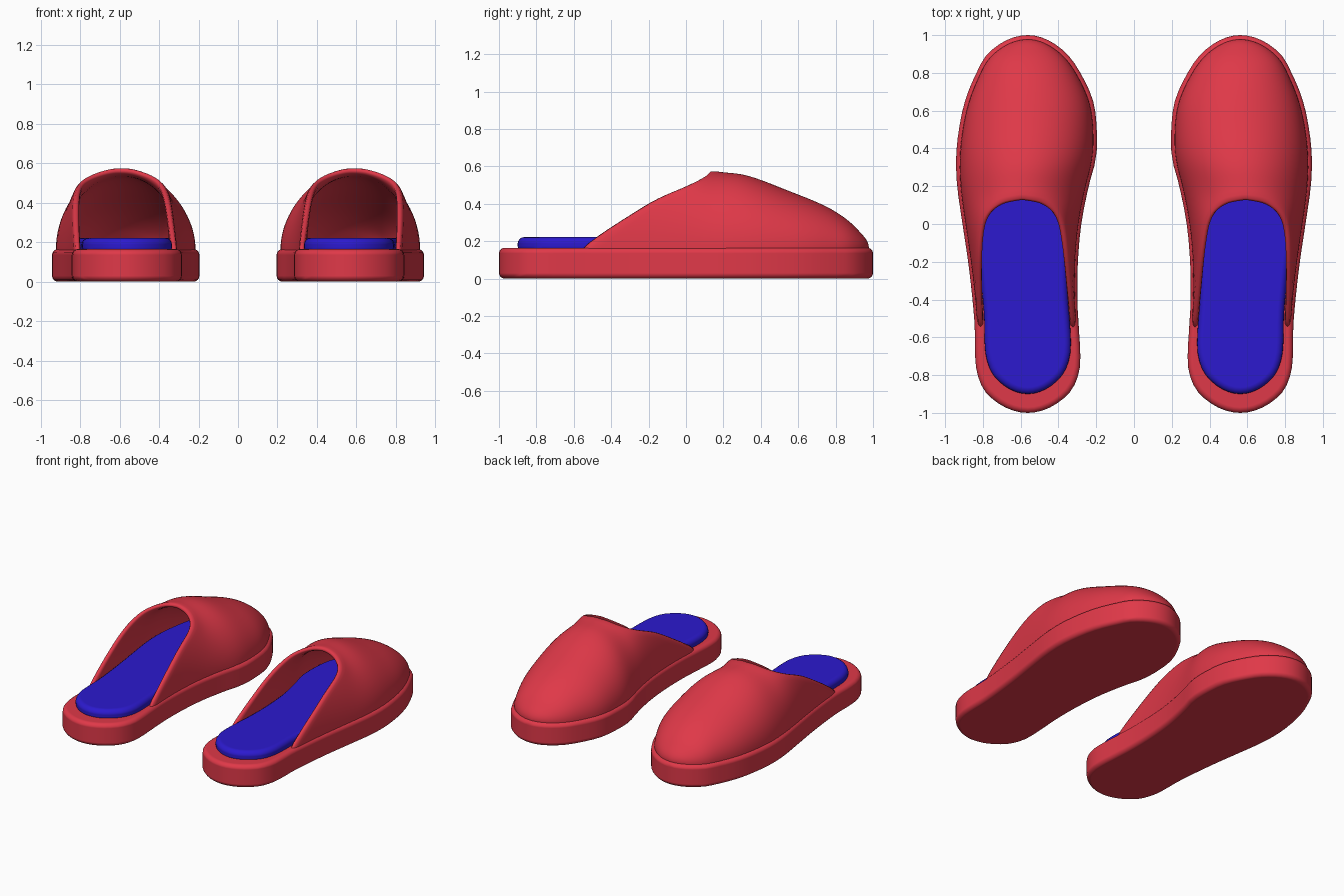
import bpy, bmesh
from math import acos, cos, sin, pi

if "Cube" in bpy.data.objects:
    bpy.data.objects.remove(bpy.data.objects["Cube"])

# Sole outline of the right slipper: (y, inner x, outer x)
OUTLINE = [(1, .563, .563), (.9, .355, .775), (.8, .284, .834), (.65, .216, .895),
           (.5, .197, .927), (.35, .201, .942), (.2, .24, .936), (0, .279, .908),
           (-.2, .297, .878), (-.4, .3, .855), (-.55, .292, .843), (-.7, .284, .841),
           (-.8, .295, .828), (-.9, .348, .777), (-1, .563, .563)]
# Upper height above the sole along y, and rim position by arc angle
HEIGHT = [(1, 0), (.955, .08), (.9, .135), (.79, .209), (.56, .305), (.32, .391),
          (.135, .415), (0, .49), (-.2, .53), (-.4, .5), (-1, .5)]
RIM = [(0, -.56), (.232, -.4), (.478, -.2), (.76, 0), (1.15, .1), (pi / 2, .13)]
TOE, BASE = .978, .165


def interp(table, t):
    """Smooth cubic interpolation through (t, value) pairs."""
    n = len(table)
    k = 0
    while k < n - 2 and t > table[k + 1][0]:
        k += 1

    def slope(i):
        a, b = table[max(i - 1, 0)], table[min(i + 1, n - 1)]
        return (b[1] - a[1]) / (b[0] - a[0])
    (t0, v0), (t1, v1) = table[k], table[k + 1]
    d = t1 - t0
    u = min(max((t - t0) / d, 0), 1)
    return ((2 * u**3 - 3 * u**2 + 1) * v0 + (u**3 - 2 * u**2 + u) * d * slope(k)
            + (3 * u**2 - 2 * u**3) * v1 + (u**3 - u**2) * d * slope(k + 1))


INNER = [(acos(y), a) for y, a, b in OUTLINE]
OUTER = [(acos(y), b) for y, a, b in OUTLINE]
HPHI = [(acos(y), h) for y, h in HEIGHT]


def section(phi):
    a, b = interp(INNER, phi), interp(OUTER, phi)
    return (a + b) / 2, (b - a) / 2


def material(name, color):
    m = bpy.data.materials.new(name)
    m.diffuse_color = color
    m.use_nodes = True
    m.node_tree.nodes["Principled BSDF"].inputs["Base Color"].default_value = m.diffuse_color
    return m


red = material("red_fabric", (.74, .04, .065, 1))
blue = material("blue_lining", (.025, .01, .62, 1))


def finish(bm, name, mat):
    me = bpy.data.meshes.new(name)
    bm.to_mesh(me)
    bm.free()
    me.materials.append(mat)
    ob = bpy.data.objects.new(name, me)
    bpy.context.collection.objects.link(ob)
    for p in me.polygons:
        p.use_smooth = True
    return ob


def mirror(ob):
    mid = bpy.data.objects
    m = ob.modifiers.new("pair", 'MIRROR')
    m.use_axis[0] = True


def slab(name, z0, z1, y_mid, y_half, scale, bevel, mat):
    """Foot-shaped slab with rounded edges."""
    n = 40
    phis = [pi * i / n for i in range(n + 1)]
    pts = []
    for side, seq in ((1, phis[:-1]), (-1, phis[:0:-1])):
        for p in seq:
            c, w = section(p)
            pts.append((c + side * w * scale, y_mid + y_half * cos(p)))
    bm = bmesh.new()
    face = bm.faces.new([bm.verts.new((x, y, z0)) for x, y in pts])
    ext = bmesh.ops.extrude_face_region(bm, geom=[face])
    for v in ext["geom"]:
        if isinstance(v, bmesh.types.BMVert):
            v.co.z = z1
    bmesh.ops.recalc_face_normals(bm, faces=bm.faces)
    ob = finish(bm, name, mat)
    b = ob.modifiers.new("round", 'BEVEL')
    b.width, b.segments, b.limit_method, b.angle_limit = bevel, 4, 'ANGLE', 1.0
    b.harden_normals = True
    mirror(ob)


slab("sole", 0, BASE, 0, 1, 1, .03, red)
slab("insole", .14, .222, .015, .915, .82, .035, blue)

# Upper: dome lofted from the slanted opening rim to the toe
bm = bmesh.new()
NT, NY = 32, 24
grid = []
for j in range(-1, NT + 2):
    th = pi * min(max(j, 0), NT) / NT
    y0 = interp(RIM, min(th, pi - th))
    row = []
    for i in range(NY + 1):
        y = y0 + (TOE - y0) * sin(pi / 2 * i / NY)
        phi = acos(min(1, y / TOE))
        c, w = section(phi)
        w = w * .95
        z = BASE + interp(HPHI, phi) * sin(th) if 0 <= j <= NT else BASE - .04
        row.append(bm.verts.new((c + w * cos(th), y, z)))
    grid.append(row)
for a, b in zip(grid, grid[1:]):
    for i in range(NY):
        bm.faces.new((a[i], a[i + 1], b[i + 1], b[i]))
bmesh.ops.remove_doubles(bm, verts=bm.verts, dist=.0005)
upper = finish(bm, "upper", red)
s = upper.modifiers.new("thickness", 'SOLIDIFY')
s.thickness, s.offset = .035, -1
upper.modifiers.new("soft", 'SUBSURF').levels = 1
upper.modifiers["soft"].render_levels = 1
mirror(upper)
